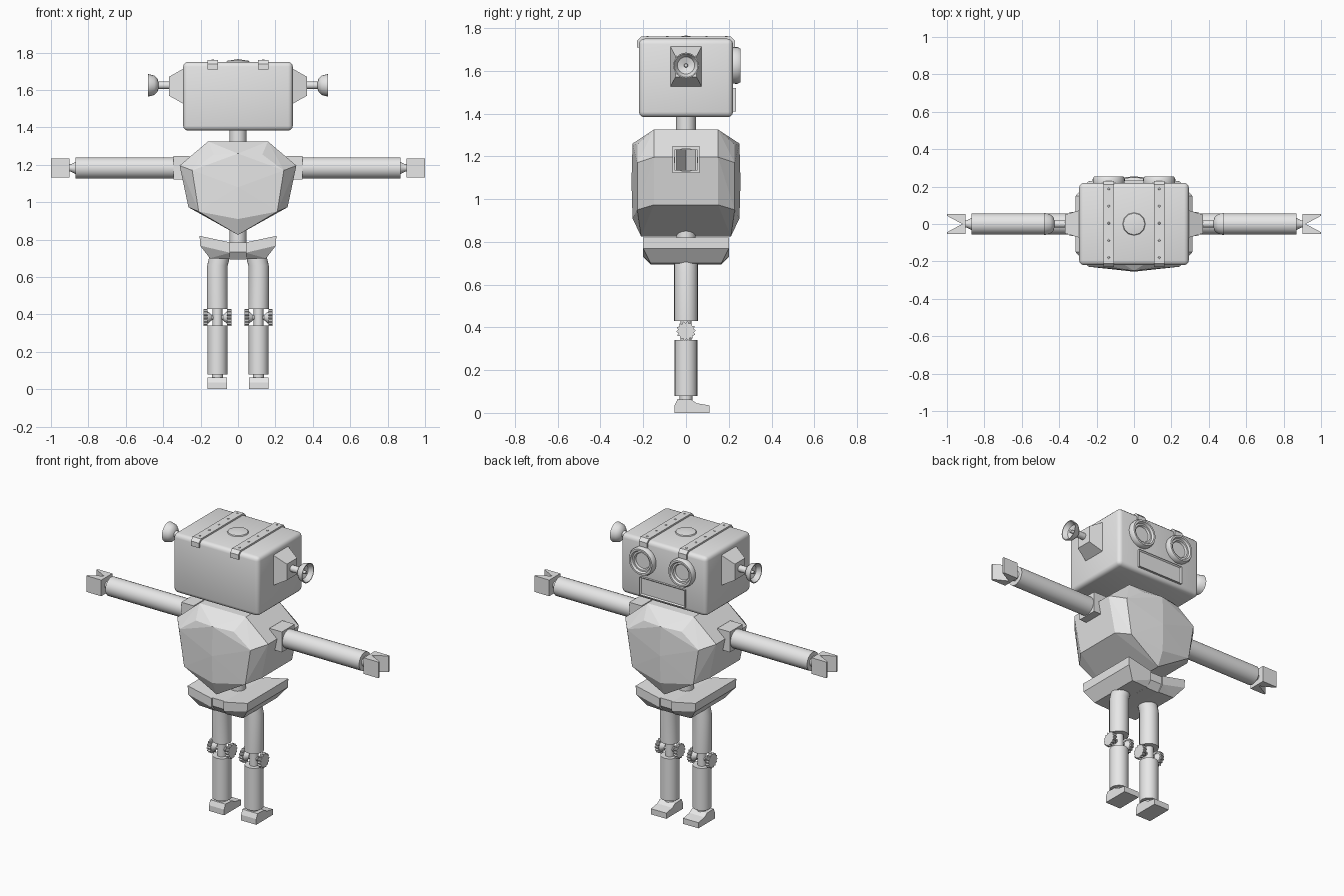
import bpy
import bmesh
import math
from mathutils import Vector, Matrix

cube = bpy.data.objects.get("Cube")
if cube:
    bpy.data.objects.remove(cube, do_unlink=True)

grey = bpy.data.materials.new("plain_grey")
grey.use_nodes = True
GREY = (0.8, 0.8, 0.8, 1)
grey.diffuse_color = GREY
grey.node_tree.nodes["Principled BSDF"].inputs["Base Color"].default_value = GREY


def finish(name, bm, smooth=False):
    bmesh.ops.recalc_face_normals(bm, faces=bm.faces)
    mesh = bpy.data.meshes.new(name)
    bm.to_mesh(mesh)
    bm.free()
    mesh.materials.append(grey)
    if smooth:
        mesh.shade_smooth()
        mesh.set_sharp_from_angle(angle=math.radians(32))
    obj = bpy.data.objects.new(name, mesh)
    bpy.context.collection.objects.link(obj)
    return obj


def hull(name, points):
    """Convex faceted solid around the points."""
    bm = bmesh.new()
    verts = [bm.verts.new(p) for p in points]
    res = bmesh.ops.convex_hull(bm, input=verts)
    loose = [v for v in bm.verts if not v.link_faces]
    bmesh.ops.delete(bm, geom=loose, context='VERTS')
    bmesh.ops.dissolve_limit(bm, angle_limit=0.01, verts=bm.verts, edges=bm.edges)
    return finish(name, bm)


def box(name, lo, hi, bevel=0):
    obj = hull(name, [(x, y, z) for x in (lo[0], hi[0])
                      for y in (lo[1], hi[1]) for z in (lo[2], hi[2])])
    if bevel:
        mod = obj.modifiers.new("rounded_edges", 'BEVEL')
        mod.width, mod.segments = bevel, 3
        obj.data.shade_smooth()
        obj.data.set_sharp_from_angle(angle=math.radians(95))
    return obj


def prism(name, outline, vector):
    """Extrude a flat outline along a vector."""
    bm = bmesh.new()
    face = bm.faces.new([bm.verts.new(p) for p in outline])
    res = bmesh.ops.extrude_face_region(bm, geom=[face], use_keep_orig=True)
    moved = [g for g in res["geom"] if isinstance(g, bmesh.types.BMVert)]
    bmesh.ops.translate(bm, verts=moved, vec=vector)
    return finish(name, bm)


def lathe(name, profile, origin, axis=(0, 0, 1), sides=24):
    """Turn a (radius, height) profile around an axis."""
    bm = bmesh.new()
    verts = [bm.verts.new((r, 0, h)) for r, h in profile]
    edges = [bm.edges.new(pair) for pair in zip(verts, verts[1:])]
    bmesh.ops.spin(bm, geom=verts + edges, cent=(0, 0, 0), axis=(0, 0, 1),
                   angle=math.tau, steps=sides)
    bmesh.ops.remove_doubles(bm, verts=bm.verts, dist=0.0002)
    turn = Vector(axis).to_track_quat('Z', 'Y').to_matrix().to_4x4()
    bm.transform(Matrix.Translation(origin) @ turn)
    return finish(name, bm, True)


def tube(name, radius, length, origin, axis=(0, 0, 1)):
    return lathe(name, [(0, 0), (radius, 0), (radius, length), (0, length)], origin, axis)


# Head, neck and cap
box("head", (-0.293, -0.22, 1.383), (0.293, 0.22, 1.75), 0.025)
tube("neck", 0.046, 0.1, (0, 0, 1.3))
lathe("head_cap", [(0, 0), (0.062, 0), (0.058, 0.008), (0, 0.017)], (0, 0, 1.748), sides=12)

# Mouth: slab with a sunken panel
mouth = box("mouth", (-0.155, 0.21, 1.41), (0.155, 0.233, 1.52))
bm = bmesh.new()
bm.from_mesh(mouth.data)
bm.faces.ensure_lookup_table()
front = max(bm.faces, key=lambda f: f.calc_center_median().y)
bmesh.ops.inset_region(bm, faces=[front], thickness=0.01)
bmesh.ops.translate(bm, verts=front.verts, vec=(0, -0.008, 0))
bm.to_mesh(mouth.data)
bm.free()

# Torso: seven-sided barrel with domed front and back
torso_points = []
for e in (-1, 1):
    for s in (-1, 1):
        torso_points += [(s * x, e * 0.15, z) for x, z in
                         ((0.16, 1.325), (0.312, 1.196), (0.265, 0.973))]
        torso_points += [(s * x, e * 0.228, z) for x, z in
                         ((0.13, 1.255), (0.245, 1.17), (0.21, 0.95))]
    torso_points += [(0, e * y, z) for y, z in
                     ((0.21, 0.825), (0.25, 0.91), (0.255, 1.08), (0.25, 1.26))]
hull("torso", torso_points)

# Waist and hips
tube("spine", 0.045, 0.16, (0, 0, 0.7))
hull("hip_centre", [(x, s * y, z) for x in (-0.046, 0.046) for s in (-1, 1)
                    for y, z in ((0.19, 0.785), (0.19, 0.735), (0.16, 0.695))])

for s in (-1, 1):
    side = "left" if s > 0 else "right"
    out = (s, 0, 0)

    # Hip wing
    hull(side + "_hip", [(s * x, e * y, z) for e in (-1, 1) for x, y, z in
                         ((0.205, 0.2, 0.82), (0.203, 0.2, 0.768), (0.15, 0.165, 0.7),
                          (0.042, 0.2, 0.785), (0.042, 0.2, 0.73), (0.042, 0.165, 0.695))])

    # Eye ring
    lathe(side + "_eye", [(0, 0), (0.085, 0), (0.086, 0.022), (0.079, 0.035), (0.068, 0.035),
                          (0.062, 0.022), (0.052, 0.022), (0.047, 0.01), (0, 0.01)],
          (s * 0.135, 0.219, 1.625), (0, 1, 0), 32)

    # Ear block and dish
    hull(side + "_ear", [(s * x, a * y, 1.62 + b * z) for a in (-1, 1) for b in (-1, 1)
                         for x, y, z in ((0.285, 0.075, 0.098), (0.37, 0.05, 0.05))])
    lathe(side + "_dish", [(0, 0), (0.02, 0), (0.02, 0.058), (0.036, 0.063), (0.052, 0.08),
                           (0.06, 0.112), (0.055, 0.112), (0.04, 0.085), (0.01, 0.075),
                           (0.008, 0.1), (0, 0.104)], (s * 0.368, 0, 1.625), out)

    # Strap over the head with rivets
    arc = [(0.229, 1.71), (0.229, 1.74), (0.21, 1.76)]
    inner = [(0.21, 1.71), (0.205, 1.74)]
    outline = arc + [(-y, z) for y, z in reversed(arc)]
    outline += [(-y, z) for y, z in inner] + inner[::-1]
    prism(side + "_strap", [(s * 0.135 - 0.028, y, z) for y, z in outline], (0.056, 0, 0))
    for i in range(5):
        lathe(side + "_rivet", [(0.007, 0), (0.005, 0.004), (0, 0.005)],
              (s * 0.135, -0.18 + i * 0.092, 1.759), sides=8)

    # Arm
    box(side + "_shoulder", (min(s * 0.26, s * 0.345), -0.063, 1.122),
        (max(s * 0.26, s * 0.345), 0.063, 1.248))
    tube(side + "_arm", 0.057, 0.53, (s * 0.34, 0, 1.183), out)
    lathe(side + "_wrist", [(0, 0), (0.032, 0), (0.02, 0.025), (0.02, 0.05), (0, 0.05)],
          (s * 0.868, 0, 1.183), out)
    claw = [(0.9, -0.054), (1, -0.054), (1, -0.044), (0.918, 0),
            (1, 0.044), (1, 0.054), (0.9, 0.054)]
    prism(side + "_hand", [(s * x, y, 1.133) for x, y in claw], (0, 0, 0.1))

    # Upper leg, bent inward at the top
    leg_x = s * 0.11
    thigh = lathe(side + "_thigh", [(0, 0), (0.055, 0), (0.055, 0.23), (0.055, 0.3), (0, 0.3)],
                  (leg_x, 0, 0.43))
    for v in thigh.data.vertices:
        if v.co.z > 0.7:
            v.co.x -= s * 0.016

    # Knee: rod, hub and a toothed wheel on each end
    tube(side + "_knee_rod", 0.026, 0.11, (leg_x, 0, 0.33))
    lathe(side + "_knee_axle", [(0, -0.07), (0.036, -0.06), (0.032, -0.05), (0.014, -0.03),
                                (0.014, 0.03), (0.032, 0.05), (0.036, 0.06), (0, 0.07)],
          (leg_x, 0, 0.383), out, 16)
    for e in (-1, 1):
        teeth = []
        for i in range(56):
            radius = 0.045 if i % 4 < 2 else 0.038
            a = math.tau * i / 56
            teeth.append((leg_x + e * 0.052, radius * math.cos(a), 0.383 + radius * math.sin(a)))
        prism(side + "_knee_gear", teeth, (e * 0.022, 0, 0))

    # Lower leg, ankle and foot
    tube(side + "_shin", 0.053, 0.262, (leg_x, 0, 0.078))
    tube(side + "_ankle", 0.03, 0.04, (leg_x, 0, 0.05))
    foot = [(-0.053, 0), (0.11, 0), (0.11, 0.035), (0.05, 0.045),
            (0.025, 0.062), (-0.04, 0.064), (-0.053, 0.035)]
    prism(side + "_foot", [(leg_x - 0.052, y, z) for y, z in foot], (0.104, 0, 0))
